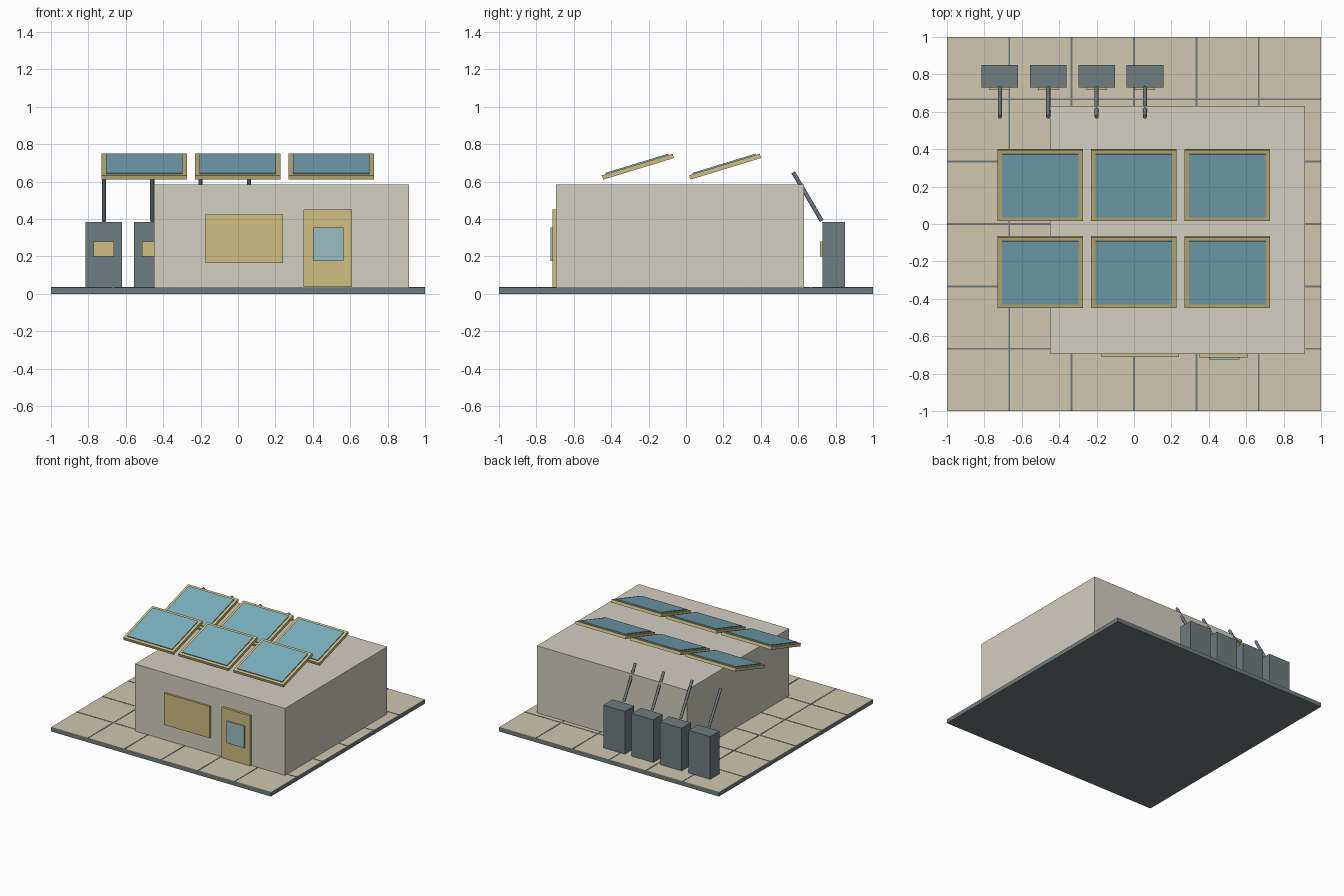
import bpy
from math import radians
from mathutils import Vector, Matrix

if "Cube" in bpy.data.objects:
    bpy.data.objects.remove(bpy.data.objects["Cube"])


def material(name, rgb):
    m = bpy.data.materials.new(name)
    m.diffuse_color = (*rgb, 1)
    m.use_nodes = True
    m.node_tree.nodes["Principled BSDF"].inputs["Base Color"].default_value = m.diffuse_color
    return m


SLATE = material("slate", (0.16, 0.20, 0.21))
WALL = material("plaster", (0.65, 0.62, 0.54))
PAVING = material("paving", (0.62, 0.57, 0.43))
TAN = material("tan", (0.62, 0.51, 0.22))
PANE = material("solar_blue", (0.20, 0.43, 0.52))
GLASS = material("door_glass", (0.33, 0.51, 0.54))


def box(name, x, y, z, mat):
    """Box from (min, max) pairs on each axis."""
    bpy.ops.mesh.primitive_cube_add(size=1)
    ob = bpy.context.object
    ob.name = name
    size = Vector((x[1] - x[0], y[1] - y[0], z[1] - z[0]))
    centre = Vector((x[0] + x[1], y[0] + y[1], z[0] + z[1])) / 2
    ob.data.transform(Matrix.Diagonal((*size, 1)))
    ob.location = centre
    ob.data.materials.append(mat)
    return ob


def around(c, width):
    return (c - width / 2, c + width / 2)


def rod(name, a, b, radius, mat):
    a, b = Vector(a), Vector(b)
    bpy.ops.mesh.primitive_cylinder_add(vertices=12, radius=radius, depth=(b - a).length,
                                        location=(a + b) / 2)
    ob = bpy.context.object
    ob.name = name
    ob.rotation_euler = (b - a).to_track_quat('Z', 'Y').to_euler()
    ob.data.materials.append(mat)
    bpy.ops.object.shade_smooth_by_angle(angle=radians(40))


# Ground slab with paving and dark joints
box("ground_slab", (-1, 1), (-1, 1), (0, 0.03), SLATE)
box("paving", (-1, 1), (-1, 1), (0.03, 0.034), PAVING)
for i in range(-2, 3):
    box("joint_lengthwise", around(i / 3, 0.01), (-1, 1), (0.032, 0.036), SLATE)
    box("joint_crosswise", (-1, 1), around(i / 3, 0.01), (0.032, 0.0358), SLATE)

# Building with door and wall board
box("building", (-0.45, 0.915), (-0.695, 0.63), (0.033, 0.585), WALL)
box("door", (0.35, 0.61), (-0.715, -0.69), (0.037, 0.45), TAN)
box("door_window", (0.402, 0.563), (-0.725, -0.71), (0.175, 0.355), GLASS)
box("wall_board", (-0.175, 0.24), (-0.711, -0.69), (0.165, 0.425), TAN)

# Two rows of three tilted solar panels
for y in (-0.257, 0.209):
    for x in (-0.502, -0.002, 0.498):
        tilt = Matrix.Translation((x, y, 0.68)) @ Matrix.Rotation(radians(17), 4, 'X')
        frame = box("panel_frame", around(0, 0.456), around(0, 0.395), around(0, 0.024), TAN)
        pane = box("panel_pane", around(0, 0.41), around(0, 0.352), (0.008, 0.019), PANE)
        for ob in (frame, pane):
            ob.matrix_world = tilt @ Matrix.Translation(ob.location)

# Battery cabinets, each with a label plate and a slanted conduit
for i in range(4):
    x = -0.717 + i * 0.2585
    box("cabinet", around(x, 0.196), (0.73, 0.85), (0.033, 0.385), SLATE)
    box("cabinet_plate", around(x, 0.11), (0.717, 0.735), (0.2, 0.28), TAN)
    rod("conduit", (x, 0.726, 0.39), (x, 0.573, 0.65), 0.011, SLATE)
